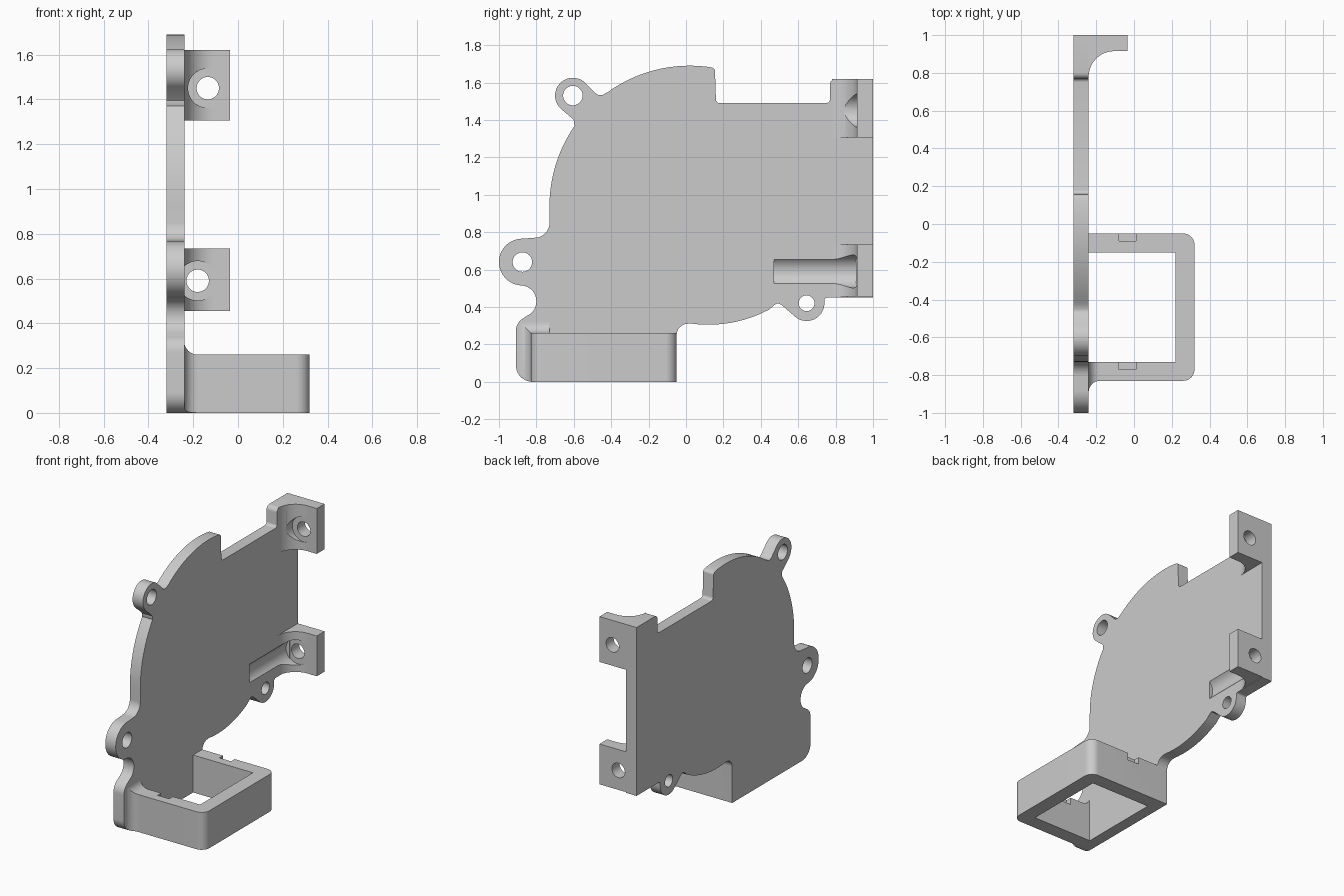
import bpy, bmesh
from math import sin, cos, radians, sqrt
from mathutils import Vector

if "Cube" in bpy.data.objects:
    bpy.data.objects.remove(bpy.data.objects["Cube"], do_unlink=True)

grey = bpy.data.materials.new("plain grey")
grey.use_nodes = True
grey.diffuse_color = (0.6, 0.6, 0.6, 1)
grey.node_tree.nodes["Principled BSDF"].inputs["Base Color"].default_value = (0.6, 0.6, 0.6, 1)


def arc(u, v, r, start, end, step=5):
    n = max(3, int(abs(end - start) / step))
    angles = [radians(start + (end - start) * i / n) for i in range(n + 1)]
    return [(u + r * cos(a), v + r * sin(a)) for a in angles]


def loft(name, sections):
    """Skin matching closed sections and cap both ends."""
    bm = bmesh.new()
    rings = [[bm.verts.new(p) for p in s] for s in sections]
    n = len(rings[0])
    for a, b in zip(rings, rings[1:]):
        for i in range(n):
            j = (i + 1) % n
            bm.faces.new((a[i], a[j], b[j], b[i]))
    bm.faces.new(rings[0][::-1])
    bm.faces.new(rings[-1])
    bmesh.ops.recalc_face_normals(bm, faces=bm.faces)
    mesh = bpy.data.meshes.new(name)
    bm.to_mesh(mesh)
    bm.free()
    mesh.materials.append(grey)
    obj = bpy.data.objects.new(name, mesh)
    bpy.context.collection.objects.link(obj)
    return obj


def prism(name, outline, axis, low, high):
    place = {"x": lambda u, v, t: (t, u, v),
             "y": lambda u, v, t: (u, t, v),
             "z": lambda u, v, t: (u, v, t)}[axis]
    return loft(name, [[place(u, v, t) for u, v in outline] for t in (low, high)])


def rod(axis, u, v, r, low, high):
    return prism("cutter", arc(u, v, r, 0, 360, 7.5)[:-1], axis, low, high)


def block(x0, x1, y0, y1, z0, z1):
    return prism("cutter", [(x0, y0), (x1, y0), (x1, y1), (x0, y1)], "z", z0, z1)


def cut(obj, cutters):
    bpy.context.view_layer.objects.active = obj
    for c in cutters:
        c.hide_render = True
        m = obj.modifiers.new("cut", "BOOLEAN")
        m.operation, m.solver, m.object = "DIFFERENCE", "EXACT", c
        bpy.ops.object.modifier_apply(modifier=m.name)
        bpy.data.objects.remove(c, do_unlink=True)


BACK, FACE = -0.32, -0.24   # plate thickness
LOW_SCREW, HIGH_SCREW = (-0.18, 0.59), (-0.135, 1.45)

# Plate outline, counter-clockwise from the lower corner
outline = [(-0.05, 0)]
outline += arc(0.01, 0.25, 0.06, 180, 90)
outline += arc(0.12, 0.995, 0.69, 262, 298, 3)
outline += [(0.475, 0.412), (0.49, 0.42), (0.51, 0.412)]
outline += arc(0.645, 0.42, 0.095, 230, 360)
outline += arc(0.755, 0.435, 0.015, 180, 90)
outline += [(1, 0.45), (1, 1.62)]
outline += arc(0.80, 1.59, 0.03, 90, 180, 15)
outline += arc(0.75, 1.51, 0.02, 360, 270, 15)
outline += arc(0.18, 1.51, 0.02, 270, 180, 15)
outline += arc(0.135, 1.66, 0.02, 0, 80, 15)
outline += arc(0.02, 0.94, 0.75, 83, 126, 3)
outline += [(-0.45, 1.532), (-0.465, 1.532), (-0.48, 1.54)]
outline += arc(-0.605, 1.53, 0.095, 48, 230)
outline += [(-0.605, 1.405), (-0.598, 1.395), (-0.598, 1.382)]
outline += arc(0.02, 0.94, 0.75, 145, 180, 3)
outline += arc(-0.81, 0.85, 0.08, 0, -90)
outline += arc(-0.875, 0.64, 0.125, 90, 270)
outline += arc(-0.885, 0.43, 0.085, 90, -50)
outline += arc(-0.83, 0.27, 0.08, 120, 180)
outline += arc(-0.82, 0.09, 0.09, 180, 270)
plate = prism("mounting_plate", outline, "x", BACK, FACE)
cut(plate, [rod("x", y, z, r, -0.5, 0) for y, z, r in
            ((-0.605, 1.53, 0.052), (-0.875, 0.64, 0.052), (0.645, 0.42, 0.042))])
cut(plate, [rod("y", *LOW_SCREW, 0.088, 0.47, 0.91)])

# Screw flanges with a filleted root
flange_shape = [(FACE, 1), (-0.035, 1), (-0.035, 0.915)]
flange_shape += arc(-0.105, 0.78, 0.135, 90, 180)
parts = [plate]
for name, z0, z1, screw in (("lower_flange", 0.455, 0.735, LOW_SCREW),
                            ("upper_flange", 1.305, 1.62, HIGH_SCREW)):
    flange = prism(name, flange_shape, "z", z0, z1)
    cut(flange, [rod("y", *screw, 0.088, 0.4, 0.915), rod("y", *screw, 0.05, 0.8, 1.1)])
    parts.append(flange)

# Square loop bracket, open through top and bottom
loop = [(FACE, -0.83)]
loop += arc(0.26, -0.77, 0.06, -90, 0)
loop += arc(0.26, -0.11, 0.06, 0, 90)
loop += [(FACE, -0.05), (FACE, -0.15), (0.22, -0.15), (0.22, -0.73), (FACE, -0.73)]
bracket = prism("loop_bracket", loop, "z", 0, 0.26)
cut(bracket, [block(-0.08, 0.01, -0.09, 0, 0.21, 0.3),
              block(-0.08, 0.01, -0.77, -0.7, 0.21, 0.3)])
parts.append(bracket)

# Mitred fillet where the front wall meets the plate
sections = []
for i in range(13):
    a = radians(90 * i / 12)
    x, d = FACE + 0.06 * (1 - cos(a)), 0.06 * (1 - sin(a))
    y0, top = -0.83 - d, 0.26 + d
    ring = [(x, -0.73, 0), (x, -0.73, top), (x, y0, top)]
    for k in range(7):
        y = y0 + (-0.82 - y0) * (k / 6) ** 2
        ring.append((x, y, 0.09 - sqrt(max(0, 0.0081 - (y + 0.82) ** 2))))
    sections.append(ring)
parts.append(loft("wall_fillet", sections))

# Smooth curves, crisp edges
bpy.ops.object.select_all(action="DESELECT")
for p in parts:
    p.select_set(True)
bpy.context.view_layer.objects.active = plate
bpy.ops.object.shade_smooth_by_angle(angle=radians(30))
